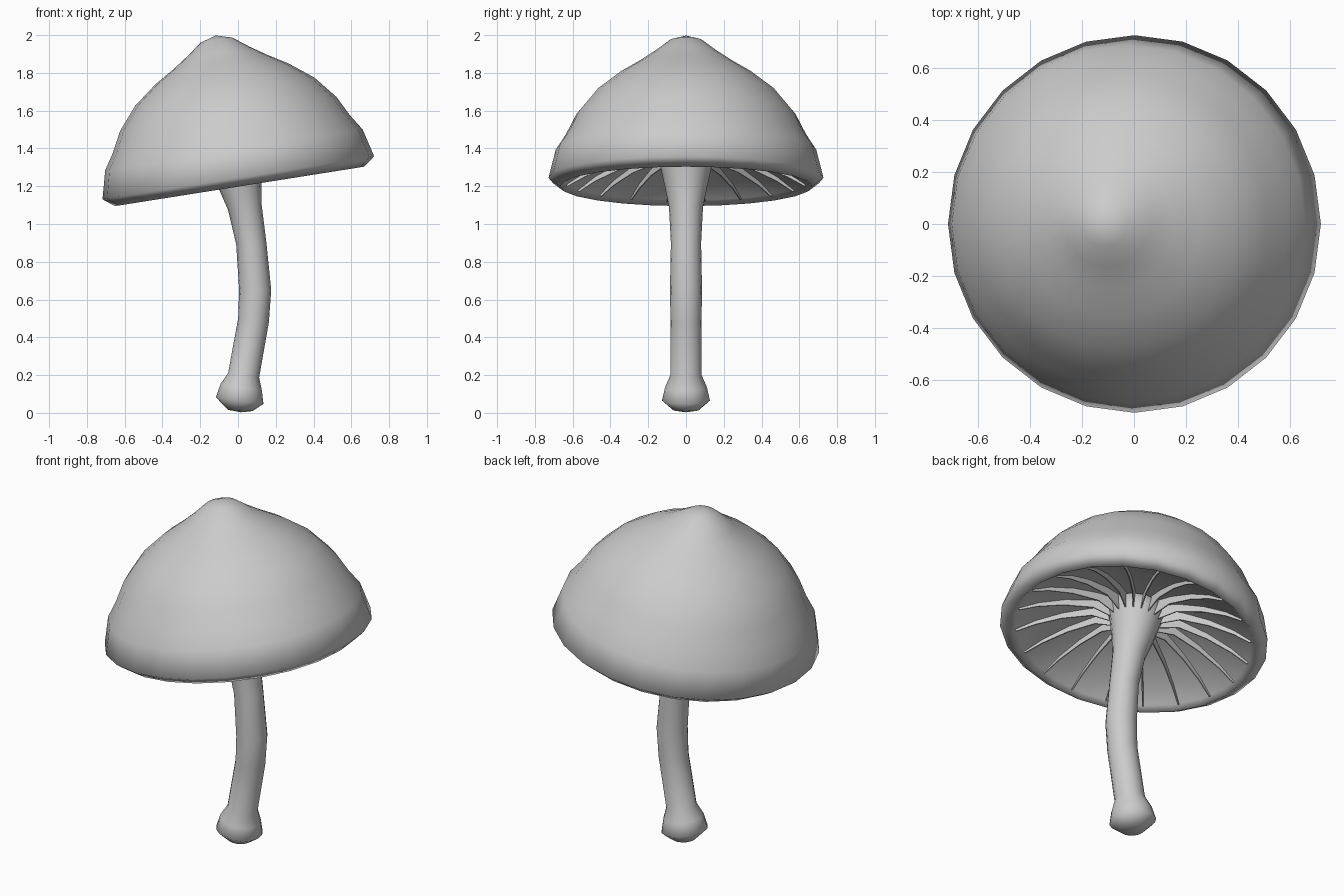
import bpy, bmesh
from math import sin, cos, pi, radians
from mathutils import Matrix, Vector

if "Cube" in bpy.data.objects:
    bpy.data.objects.remove(bpy.data.objects["Cube"])

CAP = Matrix.Translation((0.008, 0, 1.205)) @ Matrix.Rotation(radians(-9), 4, 'Y')


def finish(bm, name, angle):
    bmesh.ops.recalc_face_normals(bm, faces=bm.faces)
    me = bpy.data.meshes.new(name)
    bm.to_mesh(me)
    bm.free()
    ob = bpy.data.objects.new(name, me)
    bpy.context.collection.objects.link(ob)
    bpy.ops.object.select_all(action='DESELECT')
    bpy.context.view_layer.objects.active = ob
    ob.select_set(True)
    bpy.ops.object.shade_smooth_by_angle(angle=radians(angle))
    return ob


def skin(name, rings, sides, start, end, angle):
    """rings: list of (matrix, radius); start and end are the pole points."""
    bm = bmesh.new()
    loops = [[bm.verts.new(m @ Vector((r * cos(2 * pi * i / sides), r * sin(2 * pi * i / sides), 0)))
              for i in range(sides)] for m, r in rings]
    for a, b in zip(loops, loops[1:]):
        for i in range(sides):
            j = (i + 1) % sides
            bm.faces.new((a[i], a[j], b[j], b[i]))
    for loop, p in ((loops[0], start), (loops[-1], end)):
        pole = bm.verts.new(p)
        for i in range(sides):
            bm.faces.new((loop[i], loop[(i + 1) % sides], pole))
    return finish(bm, name, angle)


# Cap: pointed dome, rolled rim and hollow underside, leaning to the left
profile = [(.085, .778), (.165, .718), (.255, .658), (.355, .598), (.48, .502),
           (.58, .382), (.635, .275), (.69, .19), (.728, .040), (.668, -.006),
           (.64, .022), (.54, .085), (.40, .145), (.25, .185), (.12, .20)]
skin("cap", [(CAP @ Matrix.Translation((0, 0, h)), r) for r, h in profile], 24,
     CAP @ Vector((0, 0, .803)), CAP @ Vector((0, 0, .203)), 180)

# Stem: bent tube with a bulb at the base and a flare under the cap
# columns: centre x, centre z, radius, lean in degrees
stem = [(.012, .013, .066, 3), (.009, .065, .127, 8), (.017, .135, .111, 9),
        (.03, .20, .083, 9),
        (.082, .49, .082, 8), (.091, .65, .085, 0), (.07, .90, .080, -6),
        (.036, 1.09, .090, -10), (.012, 1.20, .113, -10),
        (-.006, 1.31, .137, -9), (-.018, 1.39, .16, -9)]
skin("stem", [(Matrix.Translation((x, 0, z)) @ Matrix.Rotation(radians(a), 4, 'Y'), r)
              for x, z, r, a in stem], 16, (.015, 0, .003), (-.02, 0, 1.40), 180)

# Gills: thin blades radiating from the stem to the rim
upper = [(.645, .024), (.54, .09), (.40, .15), (.25, .19), (.10, .205)]
lower = [(.635, .010), (.54, .060), (.40, .110), (.24, .140), (.12, .105)]
COUNT = 20
bm = bmesh.new()
for k in range(COUNT):
    turn = CAP @ Matrix.Rotation(2 * pi * (k + .5) / COUNT, 4, 'Z')
    side = [[[bm.verts.new(turn @ Vector((r, t, h))) for r, h in edge]
             for edge in (upper, lower)] for t in (-.003, .003)]
    (u0, l0), (u1, l1) = side
    for a, b in ((u0, l0), (u1, l1), (l0, l1)):
        for i in range(len(upper) - 1):
            bm.faces.new((a[i], a[i + 1], b[i + 1], b[i]))
    for i in (0, -1):
        bm.faces.new((u0[i], u1[i], l1[i], l0[i]))
finish(bm, "gills", 30)
